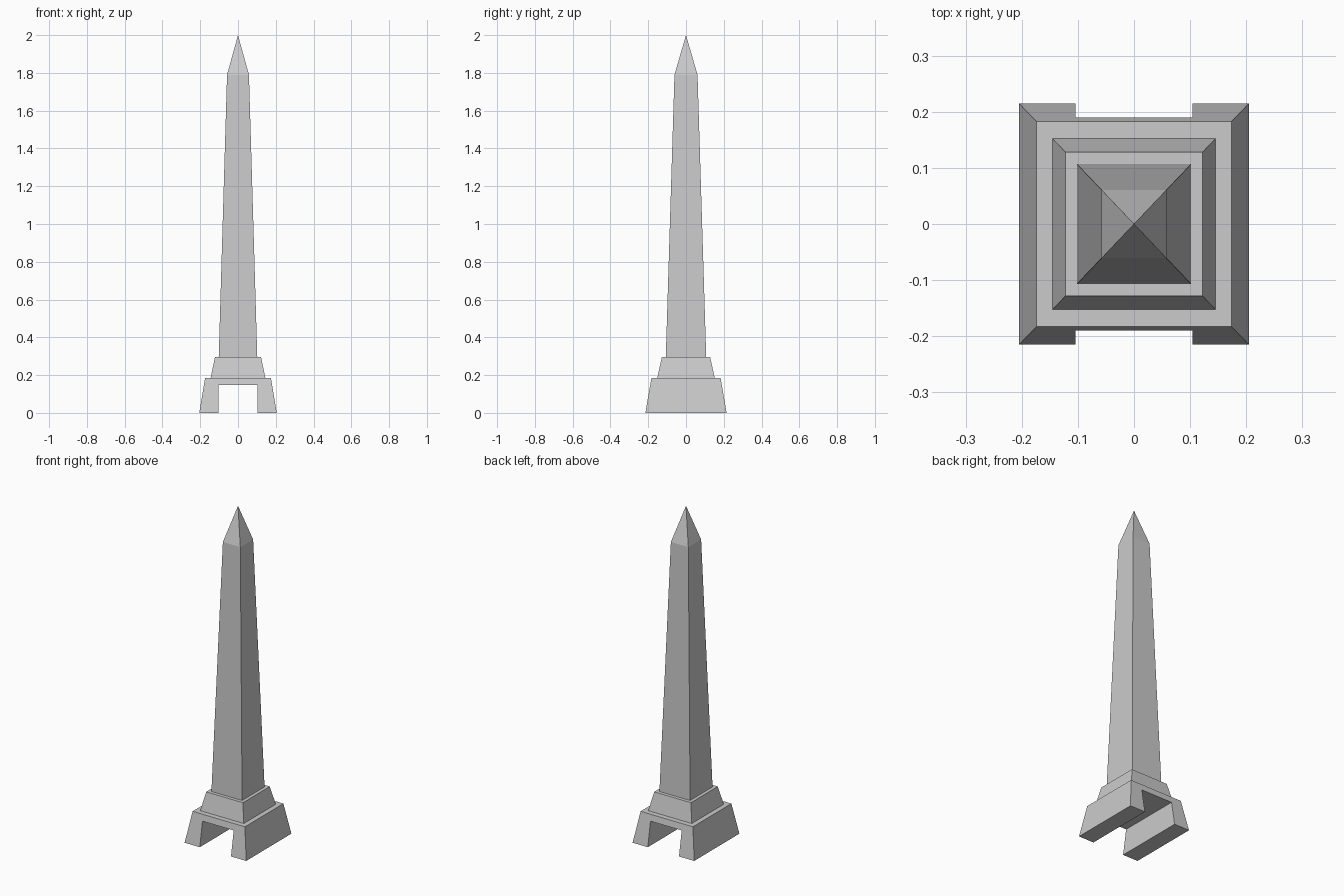
import bpy
import bmesh

cube = bpy.data.objects.get("Cube")
if cube:
    bpy.data.objects.remove(cube, do_unlink=True)

stone = bpy.data.materials.new("grey stone")
stone.use_nodes = True
GREY = (0.6, 0.6, 0.6, 1)
stone.diffuse_color = GREY
stone.node_tree.nodes["Principled BSDF"].inputs["Base Color"].default_value = GREY


def finish(name, bm):
    bmesh.ops.recalc_face_normals(bm, faces=bm.faces)
    mesh = bpy.data.meshes.new(name)
    bm.to_mesh(mesh)
    bm.free()
    mesh.materials.append(stone)
    obj = bpy.data.objects.new(name, mesh)
    bpy.context.collection.objects.link(obj)
    return obj


def tapered_block(name, levels, apex=None):
    """Stack rectangular rings (half x, half y, z), closed by a cap or a point."""
    bm = bmesh.new()
    rings = [[bm.verts.new((sx * hx, sy * hy, z))
              for sx, sy in ((-1, -1), (1, -1), (1, 1), (-1, 1))]
             for hx, hy, z in levels]
    bm.faces.new(rings[0])
    for low, high in zip(rings, rings[1:]):
        for i in range(4):
            j = (i + 1) % 4
            bm.faces.new((low[i], low[j], high[j], high[i]))
    if apex is None:
        bm.faces.new(rings[-1])
    else:
        tip = bm.verts.new((0, 0, apex))
        for i in range(4):
            bm.faces.new((rings[-1][i], rings[-1][(i + 1) % 4], tip))
    return finish(name, bm)


# Sloping plinth with a square passage running front to back
BASE_TOP = 0.185
half = [(0.104, 0.147), (0.104, 0), (0.205, 0), (0.174, BASE_TOP)]
profile = half + [(-x, z) for x, z in reversed(half)]
bm = bmesh.new()
front, back = [[bm.verts.new((x, side * (0.215 - 0.032 * z / BASE_TOP), z))
                for x, z in profile] for side in (-1, 1)]
bm.faces.new(front)
bm.faces.new(back)
for i in range(len(profile)):
    j = (i + 1) % len(profile)
    bm.faces.new((front[i], front[j], back[j], back[i]))
finish("plinth", bm)

# Upper step, tapering shaft and pointed cap
tapered_block("upper_step", [(0.145, 0.152, BASE_TOP), (0.122, 0.128, 0.295)])
tapered_block("shaft_and_point", [(0.102, 0.107, 0.295), (0.058, 0.061, 1.79)], apex=2)
